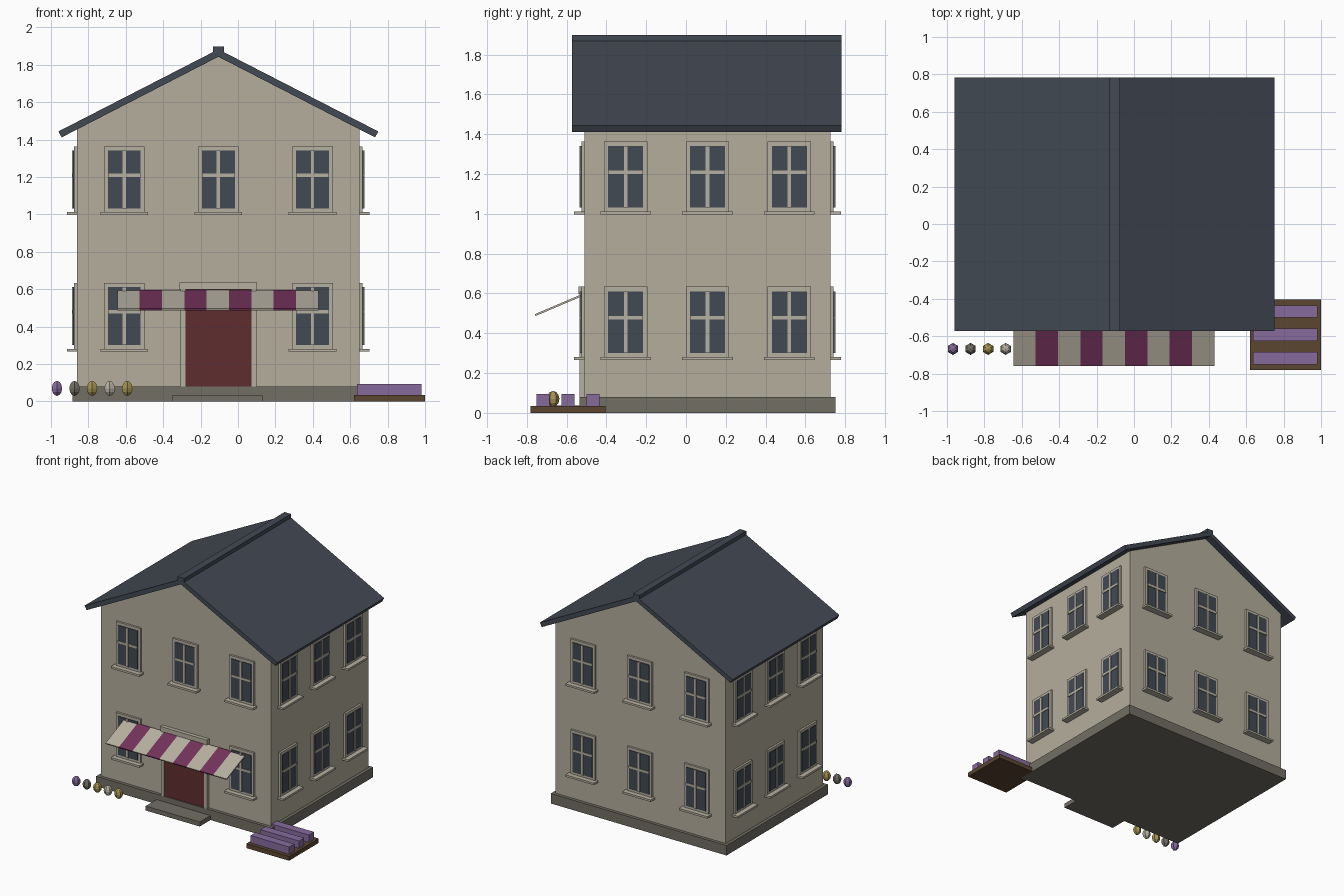
import bpy, bmesh, math
from mathutils import Matrix, Vector

cube = bpy.data.objects.get("Cube")
if cube:
    bpy.data.objects.remove(cube, do_unlink=True)


def material(name, r, g, b):
    m = bpy.data.materials.new(name)
    m.use_nodes = True
    m.diffuse_color = (r, g, b, 1)
    m.node_tree.nodes["Principled BSDF"].inputs["Base Color"].default_value = (r, g, b, 1)
    return m


WALL = material("warm plaster", 0.46, 0.42, 0.335)
TRIM = material("pale trim", 0.47, 0.435, 0.355)
SLATE = material("blue slate", 0.055, 0.067, 0.088)
STONE = material("grey stone", 0.170, 0.158, 0.130)
DOOR = material("dark red", 0.115, 0.026, 0.028)
PLUM = material("plum cloth", 0.170, 0.032, 0.100)
VIOLET = material("violet", 0.240, 0.145, 0.335)
WOOD = material("brown wood", 0.107, 0.061, 0.030)
GOLD = material("gold", 0.376, 0.296, 0.084)

CX, CY = -0.105, 0.108      # house centre
HX, HY = 0.755, 0.617       # wall half sizes
BASE = 0.08                 # plinth height


def finish(name, bm, mats):
    bmesh.ops.recalc_face_normals(bm, faces=bm.faces)
    mesh = bpy.data.meshes.new(name)
    bm.to_mesh(mesh)
    bm.free()
    for m in mats:
        mesh.materials.append(m)
    ob = bpy.data.objects.new(name, mesh)
    bpy.context.collection.objects.link(ob)
    return ob


def add_box(bm, lo, hi, index=0):
    lo, hi = Vector(lo), Vector(hi)
    mat = Matrix.Translation((lo + hi) / 2) @ Matrix.Diagonal((*(hi - lo), 1))
    verts = bmesh.ops.create_cube(bm, size=1, matrix=mat)["verts"]
    for f in {f for v in verts for f in v.link_faces}:
        f.material_index = index


def box(name, lo, hi, mat):
    bm = bmesh.new()
    add_box(bm, lo, hi)
    return finish(name, bm, [mat])


def extrude_y(name, profile, y0, y1, mat):
    bm = bmesh.new()
    face = bm.faces.new([bm.verts.new((x, y0, z)) for x, z in profile])
    geom = bmesh.ops.extrude_face_region(bm, geom=[face])["geom"]
    moved = [g for g in geom if isinstance(g, bmesh.types.BMVert)]
    bmesh.ops.translate(bm, verts=moved, vec=(0, y1 - y0, 0))
    return finish(name, bm, [mat])


# Plinth, gabled walls and step
box("plinth", (CX - HX - 0.025, CY - HY - 0.025, 0),
    (CX + HX + 0.025, CY + HY + 0.025, BASE), STONE)
extrude_y("walls", [(CX - HX, BASE), (CX + HX, BASE), (CX + HX, 1.46),
                    (CX, 1.85), (CX - HX, 1.46)], CY - HY, CY + HY, WALL)
box("front_step", (-0.35, -0.67, 0), (0.13, -0.52, 0.036), STONE)

# Roof slabs and ridge cap
R0, R1 = -0.573, 0.782
extrude_y("roof", [(CX - 0.855, 1.444), (CX, 1.883), (CX + 0.855, 1.444),
                   (CX + 0.838, 1.412), (CX, 1.843), (CX - 0.838, 1.412)], R0, R1, SLATE)
box("ridge_cap", (CX - 0.029, R0, 1.86), (CX + 0.029, R1, 1.898), SLATE)


# Window built facing -y: local x across, local z up, wall plane at y = 0
def window(name, z, place):
    bm = bmesh.new()
    for s in (-1, 1):
        a, b = sorted((s * 0.088, s * 0.109))
        add_box(bm, (a, -0.016, z - 0.18), (b, 0.01, z + 0.178))
    add_box(bm, (-0.088, -0.016, z + 0.155), (0.088, 0.01, z + 0.178))
    add_box(bm, (-0.088, -0.016, z - 0.18), (0.088, 0.01, z - 0.155))
    add_box(bm, (-0.127, -0.054, z - 0.19), (0.127, 0.01, z - 0.174))
    add_box(bm, (-0.088, -0.021, z - 0.155), (0.088, 0.01, z + 0.155), 1)
    add_box(bm, (-0.009, -0.027, z - 0.155), (0.009, 0, z + 0.155))
    add_box(bm, (-0.088, -0.026, z + 0.014), (0.088, 0, z + 0.032))
    bm.transform(place)
    finish(name, bm, [TRIM, SLATE])


# Three windows per floor on every wall, leaving the doorway free
walls = {"front": (0, HY, HX), "left": (90, HX, HY), "back": (180, HY, HX), "right": (270, HX, HY)}
for side, (angle, depth, half) in walls.items():
    turn = Matrix.Translation((CX, CY, 0)) @ Matrix.Rotation(math.radians(angle), 4, "Z")
    for floor, z in (("lower", 0.456), ("upper", 1.186)):
        for i in (-1, 0, 1):
            if side == "front" and floor == "lower" and i == 0:
                continue
            place = turn @ Matrix.Translation((i * half * 2 / 3, -depth, 0))
            window(f"{side}_{floor}_window_{i + 2}", z, place)

# Door with jambs and lintel
F = CY - HY
box("door", (CX - 0.177, F - 0.018, BASE), (CX + 0.177, F + 0.01, 0.598), DOOR)
for side, s in (("left", 1), ("right", -1)):
    a, b = sorted((CX + s * 0.177, CX + s * 0.203))
    box(f"{side}_door_jamb", (a, F - 0.025, BASE), (b, F + 0.01, 0.598), TRIM)
box("door_lintel", (CX - 0.207, F - 0.03, 0.598), (CX + 0.207, F + 0.01, 0.635), TRIM)

# Striped sloping awning
bm = bmesh.new()
STRIPES, X0, X1 = 9, -0.645, 0.43
step = (X1 - X0) / STRIPES
for i in range(STRIPES):
    add_box(bm, (X0 + i * step, -0.257, -0.005), (X0 + (i + 1) * step, 0, 0.005), i % 2)
slope = math.atan2(0.1, 0.235)
bm.transform(Matrix.Translation((0, F - 0.012, 0.592)) @ Matrix.Rotation(slope, 4, "X"))
finish("awning", bm, [TRIM, PLUM])

# Row of faceted ornaments
for i, mat in enumerate((VIOLET, STONE, GOLD, TRIM, GOLD)):
    bm = bmesh.new()
    bmesh.ops.create_uvsphere(bm, u_segments=6, v_segments=6, radius=1)
    bm.transform(Matrix.Translation((-0.968 + i * 0.094, -0.668, 0.07))
                 @ Matrix.Diagonal((0.032, 0.032, 0.04, 1)))
    finish(f"ornament_{i + 1}", bm, [mat])

# Low wooden pallet with three violet rows
box("pallet", (0.62, -0.78, 0), (1.0, -0.405, 0.035), WOOD)
for i in range(3):
    y = -0.718 + i * 0.125
    box(f"pallet_row_{i + 1}", (0.637, y - 0.033, 0.035), (0.98, y + 0.033, 0.094), VIOLET)
